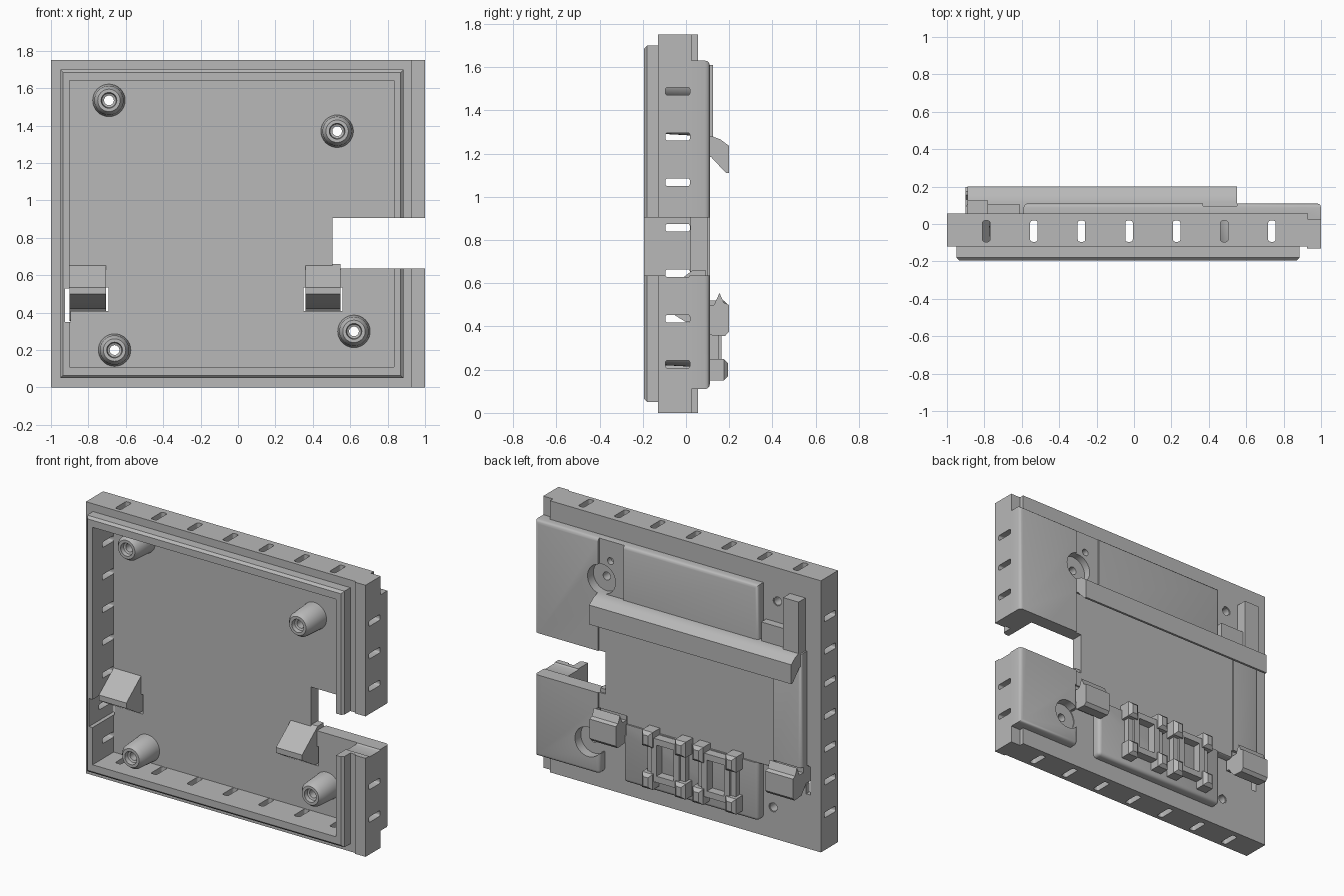
import bpy, bmesh, math
from mathutils import Vector

if "Cube" in bpy.data.objects:
    bpy.data.objects.remove(bpy.data.objects["Cube"], do_unlink=True)

grey = bpy.data.materials.new("plain grey")
grey.use_nodes = True
grey.diffuse_color = (0.48, 0.48, 0.48, 1)
grey.node_tree.nodes["Principled BSDF"].inputs["Base Color"].default_value = grey.diffuse_color


def finish(name, bm):
    bmesh.ops.recalc_face_normals(bm, faces=bm.faces)
    mesh = bpy.data.meshes.new(name)
    bm.to_mesh(mesh)
    bm.free()
    mesh.materials.append(grey)
    ob = bpy.data.objects.new(name, mesh)
    bpy.context.collection.objects.link(ob)
    return ob


def prism(name, points, axis, a, b, bevel=0, rule=None, segments=3):
    """Extrude a profile along x (points are y,z) or along y (points are x,z)."""
    bm = bmesh.new()
    place = (lambda p, t: (t, p[0], p[1])) if axis == "x" else (lambda p, t: (p[0], t, p[1]))
    rings = [[bm.verts.new(place(p, t)) for p in points] for t in (a, b)]
    n = len(points)
    bm.faces.new(rings[0])
    bm.faces.new(rings[1][::-1])
    for i in range(n):
        j = (i + 1) % n
        bm.faces.new((rings[0][i], rings[0][j], rings[1][j], rings[1][i]))
    bmesh.ops.recalc_face_normals(bm, faces=bm.faces)
    if bevel:
        edges = [e for e in bm.edges if rule is None or rule(e)]
        bmesh.ops.bevel(bm, geom=edges, offset=bevel, segments=segments, profile=0.5,
                        affect="EDGES", clamp_overlap=True)
    return finish(name, bm)


def box(name, x, y, z, bevel=0, rule=None, segments=3):
    pts = [(x[0], z[0]), (x[1], z[0]), (x[1], z[1]), (x[0], z[1])]
    return prism(name, pts, "y", y[0], y[1], bevel, rule, segments)


def cylinder(name, x, z, r, y):
    pts = [(x + r * math.cos(2 * math.pi * i / 32), z + r * math.sin(2 * math.pi * i / 32))
           for i in range(32)]
    return prism(name, pts, "y", y[0], y[1])


def combine(ob, others, operation):
    """Apply a boolean with each helper, then discard the helper."""
    for other in others:
        other.hide_render = True
        mod = ob.modifiers.new("cut", "BOOLEAN")
        mod.operation, mod.solver, mod.object = operation, "EXACT", other
        bpy.context.view_layer.update()
        deps = bpy.context.evaluated_depsgraph_get()
        mesh = bpy.data.meshes.new_from_object(ob.evaluated_get(deps))
        ob.modifiers.clear()
        ob.data = mesh
        bpy.data.objects.remove(other, do_unlink=True)


def mid(e):
    return (e.verts[0].co + e.verts[1].co) / 2


# Shell: slab, stepped side strip and chamfered front lip
shell = box("enclosure_shell", (-1, 0.93), (-0.12, 0.055), (0, 1.75))
strip = box("side_strip", (0.925, 1), (-0.13, 0.025), (0, 1.75))
lip = box("front_lip", (-0.95, 0.885), (-0.195, -0.1), (0.05, 1.70), 0.015,
          lambda e: mid(e).y < -0.19, 1)

# Raised back panel, rounded except around the side opening
outline = [(1, 1.63), (1, 0.905), (0.505, 0.905), (0.505, 0.635), (1, 0.635), (1, 0.11),
           (0.54, 0.11), (0.54, 0.4), (0.37, 0.4), (0.37, 0.11), (-0.59, 0.11),
           (-0.59, 0.48), (-0.9, 0.48), (-0.9, 1.27), (-0.59, 1.27), (-0.59, 1.63)]


def panel_rule(e):
    m = mid(e)
    opening = m.x > 0.5 and 0.6 < m.z < 0.95
    side = m.x > 0.99
    return m.y > 0.1 and not opening or (m.y < 0.1 and abs(m.x) < 0.95 and not opening and not side
                                         and m.y > 0.05 and m.z < 0.2)


panel = prism("back_panel", outline, "y", 0.022, 0.11, 0.022, panel_rule)
combine(shell, [strip, lip, panel], "UNION")

# Cavity, side opening, rail recess and strip recess
cuts = [box("cavity", (-0.9, 0.835), (-0.4, 0.02), (0.11, 1.64)),
        box("opening", (0.505, 1.2), (-0.4, 0.4), (0.635, 0.905)),
        box("rail_recess", (-0.7, 0.55), (0.1, 0.3), (0.485, 1.28)),
        box("strip_recess", (0.37, 0.55), (0.097, 0.3), (1.2, 1.7))]

# Ventilation slots with rounded ends, through opposite walls
for i in range(7):
    xs, zs = -0.79 + 0.2545 * i, 0.225 + 0.2105 * i
    cuts.append(box("slot", (xs - 0.02, xs + 0.02), (-0.095, 0.018), (-0.2, 2), 0.012,
                    lambda e: abs(e.verts[0].co.z - e.verts[1].co.z) > 1))
    cuts.append(box("slot", (-1.2, 1.2), (-0.095, 0.018), (zs - 0.018, zs + 0.018), 0.01,
                    lambda e: abs(e.verts[0].co.x - e.verts[1].co.x) > 1))

# Screw holes, counterbores, clip windows and corner slit
bosses = [(-0.69, 1.535), (0.53, 1.37), (-0.66, 0.2), (0.62, 0.3)]
cuts += [cylinder("hole", x, z, 0.03, (-0.1, 0.3)) for x, z in bosses]
cuts += [cylinder("counterbore", x, z, 0.095, (0.05, 0.3)) for x, z in bosses if x > 0]
cuts += [box("counterbore_exit", (0.5, 0.62), (0.056, 0.3), (0.24, 0.37)),
         cylinder("pilot_hole", 0.47, 1.5, 0.022, (0.06, 0.3)),
         box("corner_slit", (-0.925, -0.895), (-0.4, 0.4), (0.35, 0.53))]
clips = [(-0.9, -0.705), (0.362, 0.548)]
cuts += [box("window", (a - 0.012, b + 0.012), (-0.1, 0.3), (0.41, 0.535)) for a, b in clips]
combine(shell, cuts, "DIFFERENCE")

# Screw bosses turned from a profile
profile = [(0.088, 0.03), (0.085, 0.0), (0.078, -0.125), (0.06, -0.15), (0.042, -0.15),
           (0.038, -0.125), (0.026, -0.12), (0.026, 0.05), (0.034, 0.05), (0.034, 0.03)]
for i, (x, z) in enumerate(bosses):
    bm = bmesh.new()
    vs = [bm.verts.new((x + r, y, z)) for r, y in profile]
    es = [bm.edges.new((vs[k], vs[(k + 1) % len(vs)])) for k in range(len(vs))]
    bmesh.ops.spin(bm, geom=vs + es, cent=(x, 0, z), axis=(0, 1, 0), angle=2 * math.pi,
                   steps=32, use_duplicate=False)
    bmesh.ops.remove_doubles(bm, verts=bm.verts, dist=0.0005)
    finish("screw_boss_%d" % (i + 1), bm)

# Upper rail hook and the bracket at its end
prism("upper_rail_hook", [(0.05, 1.275), (0.12, 1.28), (0.16, 1.265), (0.2, 1.235),
                          (0.2, 1.11), (0.185, 1.11), (0.115, 1.185), (0.05, 1.185)],
      "x", -0.89, 0.55)
box("rail_bracket", (-0.89, -0.78), (0.04, 0.125), (1.24, 1.61))
box("bracket_foot", (-0.79, -0.61), (0.04, 0.105), (1.27, 1.40))

# Lower rail clips: wedge inside, pointed latch outside
for name, (a, b) in zip(("right", "left"), clips):
    prism(name + "_clip_wedge", [(0.03, 0.66), (-0.13, 0.535), (-0.13, 0.5), (0.0, 0.42),
                                 (0.09, 0.42), (0.09, 0.66)], "x", a, b)
    prism(name + "_clip_latch", [(0.06, 0.42), (0.11, 0.36), (0.18, 0.355), (0.198, 0.375),
                                 (0.198, 0.5), (0.175, 0.51), (0.155, 0.555), (0.13, 0.5),
                                 (0.06, 0.5)], "x", a, b)

# Two strap frames: open ring, side rails and corner blocks
for name, cx in (("first", 0.035), ("second", -0.325)):
    ring = box(name + "_strap_frame", (cx - 0.1, cx + 0.1), (0.09, 0.165), (0.2, 0.48))
    combine(ring, [box("ring_hole", (cx - 0.06, cx + 0.06), (0.05, 0.4), (0.24, 0.44))],
            "DIFFERENCE")
    for side in (-1, 1):
        x0, x1 = sorted((cx + side * 0.09, cx + side * 0.135))
        box(name + "_strap_rail", (x0, x1), (0.09, 0.15), (0.2, 0.47))
        for z0 in (0.15, 0.42):
            w0, w1 = sorted((cx + side * 0.08, cx + side * 0.155))
            box(name + "_strap_block", (w0, w1), (0.09, 0.195), (z0, z0 + 0.1), 0.02,
                lambda e: mid(e).y > 0.19, 1)

# Smooth the curved surfaces, keep edges sharp
for ob in bpy.context.collection.objects:
    if ob.type == "MESH" and grey.name in ob.data.materials:
        bpy.ops.object.select_all(action="DESELECT")
        ob.select_set(True)
        bpy.context.view_layer.objects.active = ob
        bpy.ops.object.shade_smooth_by_angle(angle=math.radians(35))
